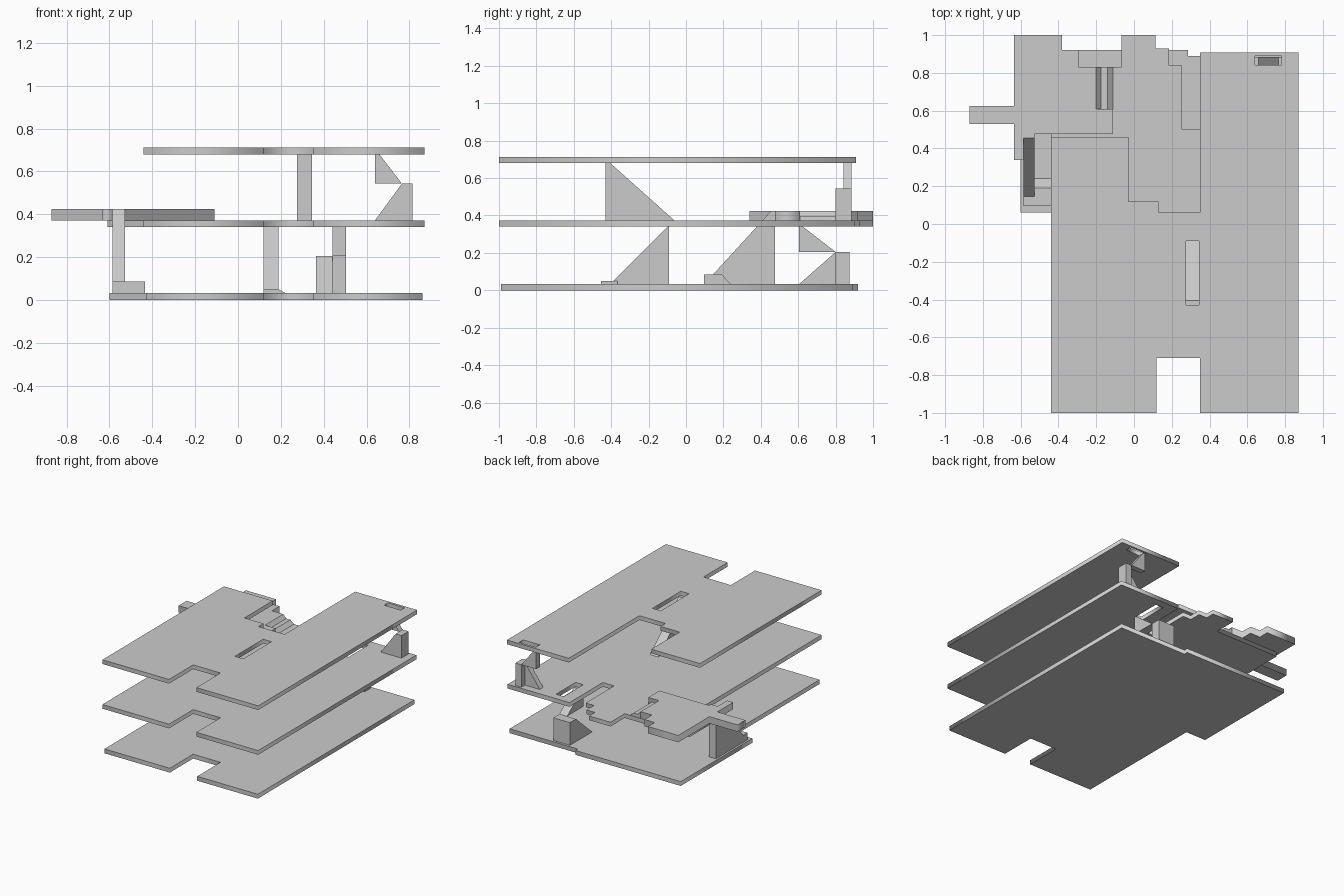
import bpy, bmesh


def rect(x0, x1, y0, y1):
    return [(x0, y0), (x1, y0), (x1, y1), (x0, y1)]


def slab(name, outline, z0, z1, holes=()):
    """Flat plate from a 2D outline with optional openings."""
    cu = bpy.data.curves.new(name, 'CURVE')
    cu.dimensions = '2D'
    cu.fill_mode = 'BOTH'
    cu.extrude = (z1 - z0) / 2
    for loop in [outline, *holes]:
        sp = cu.splines.new('POLY')
        sp.points.add(len(loop) - 1)
        for p, (x, y) in zip(sp.points, loop):
            p.co = (x, y, 0, 1)
        sp.use_cyclic_u = True
    ob = bpy.data.objects.new(name, cu)
    ob.location.z = (z0 + z1) / 2
    bpy.context.collection.objects.link(ob)


def prism(name, axis, a, b, profile):
    """Extrude a (horizontal, z) profile from a to b along 'x' or 'y'."""
    bm = bmesh.new()
    point = (lambda h, z: (a, h, z)) if axis == 'x' else (lambda h, z: (h, a, z))
    face = bm.faces.new([bm.verts.new(point(h, z)) for h, z in profile])
    ext = bmesh.ops.extrude_face_region(bm, geom=[face])['geom']
    move = (b - a, 0, 0) if axis == 'x' else (0, b - a, 0)
    bmesh.ops.translate(bm, vec=move,
                        verts=[v for v in ext if isinstance(v, bmesh.types.BMVert)])
    bmesh.ops.recalc_face_normals(bm, faces=bm.faces)
    me = bpy.data.meshes.new(name)
    bm.to_mesh(me)
    bm.free()
    bpy.context.collection.objects.link(bpy.data.objects.new(name, me))


def box(name, x0, x1, y0, y1, z0, z1):
    prism(name, 'x', x0, x1, rect(y0, y1, z0, z1))


# Shared front edge with entrance recess
def front(x0, x1, y):
    return [(x0, y), (0.12, y), (0.12, -0.71), (0.35, -0.71), (0.35, y), (x1, y)]


# Floor plates
slab("ground_floor", front(-0.43, 0.86, -0.99) + [
    (0.86, 0.89), (0.285, 0.89), (0.285, 0.92), (-0.6, 0.92), (-0.6, 0.06),
    (-0.43, 0.06)], 0, 0.033)

slab("middle_floor", front(-0.44, 0.87, -1) + [
    (0.87, 0.9), (0.35, 0.9), (0.35, 0.5), (0.255, 0.5), (0.255, 0.84),
    (0.185, 0.84), (0.185, 0.93), (0.115, 0.93), (0.115, 1), (-0.065, 1),
    (-0.065, 0.83), (-0.61, 0.83), (-0.61, 0.476), (-0.44, 0.476)], 0.34, 0.372,
    [rect(0.12, 0.19, -0.43, -0.09), rect(0.44, 0.505, 0.605, 0.84)])

slab("top_floor", front(-0.44, 0.87, -1) + [
    (0.87, 0.908), (0.35, 0.908), (0.35, 0.06), (0.13, 0.06), (0.13, 0.12),
    (-0.03, 0.12), (-0.03, 0.46), (-0.44, 0.46)], 0.68, 0.712,
    [rect(0.275, 0.345, -0.43, -0.09), rect(0.64, 0.78, 0.842, 0.89)])

slab("raised_platform", [
    (-0.635, 0.34), (-0.585, 0.34), (-0.585, 0.476), (-0.11, 0.476), (-0.11, 0.61),
    (-0.2, 0.61), (-0.2, 0.83), (-0.295, 0.83), (-0.295, 0.92), (-0.38, 0.92),
    (-0.38, 1), (-0.635, 1), (-0.635, 0.625), (-0.87, 0.625), (-0.87, 0.53),
    (-0.635, 0.53)], 0.372, 0.424)

# Short steps up to the platform
prism("platform_steps", 'y', 0.61, 0.83, [
    (-0.2, 0.372), (-0.11, 0.372), (-0.14, 0.397), (-0.175, 0.397), (-0.2, 0.424)])

# Side stair with its landing
prism("side_stair", 'x', -0.585, -0.528, [
    (0.145, 0.033), (0.145, 0.085), (0.455, 0.424), (0.476, 0.424), (0.476, 0.033)])
box("side_landing", -0.585, -0.435, 0.095, 0.19, 0.033, 0.085)
prism("side_landing_ramp", 'x', -0.528, -0.435, [(0.19, 0.033), (0.19, 0.085), (0.24, 0.033)])

# Central lower stair
prism("lower_stair", 'x', 0.12, 0.19, [
    (-0.41, 0.033), (-0.09, 0.033), (-0.09, 0.34), (-0.1, 0.34), (-0.39, 0.05)])
box("lower_landing", 0.12, 0.19, -0.455, -0.365, 0.033, 0.05)
prism("lower_landing_ramp", 'y', -0.455, -0.365, [(0.19, 0.033), (0.19, 0.05), (0.22, 0.033)])

# Central upper stair
prism("upper_stair", 'x', 0.275, 0.345, [
    (-0.43, 0.372), (-0.06, 0.372), (-0.405, 0.68), (-0.43, 0.68)])

# Lower switchback stair
prism("lower_switchback_first_flight", 'x', 0.365, 0.44,
      [(0.605, 0.033), (0.8, 0.033), (0.8, 0.205)])
box("lower_switchback_landing", 0.365, 0.505, 0.8, 0.873, 0.033, 0.205)
prism("lower_switchback_second_flight", 'x', 0.44, 0.505,
      [(0.605, 0.205), (0.8, 0.205), (0.625, 0.34), (0.605, 0.34)])

# Upper switchback stair
prism("upper_switchback_first_flight", 'y', 0.8, 0.842,
      [(0.64, 0.372), (0.765, 0.372), (0.765, 0.543)])
box("upper_switchback_landing", 0.765, 0.815, 0.8, 0.885, 0.372, 0.543)
prism("upper_switchback_second_flight", 'y', 0.842, 0.885,
      [(0.64, 0.543), (0.765, 0.543), (0.66, 0.68), (0.64, 0.68)])
